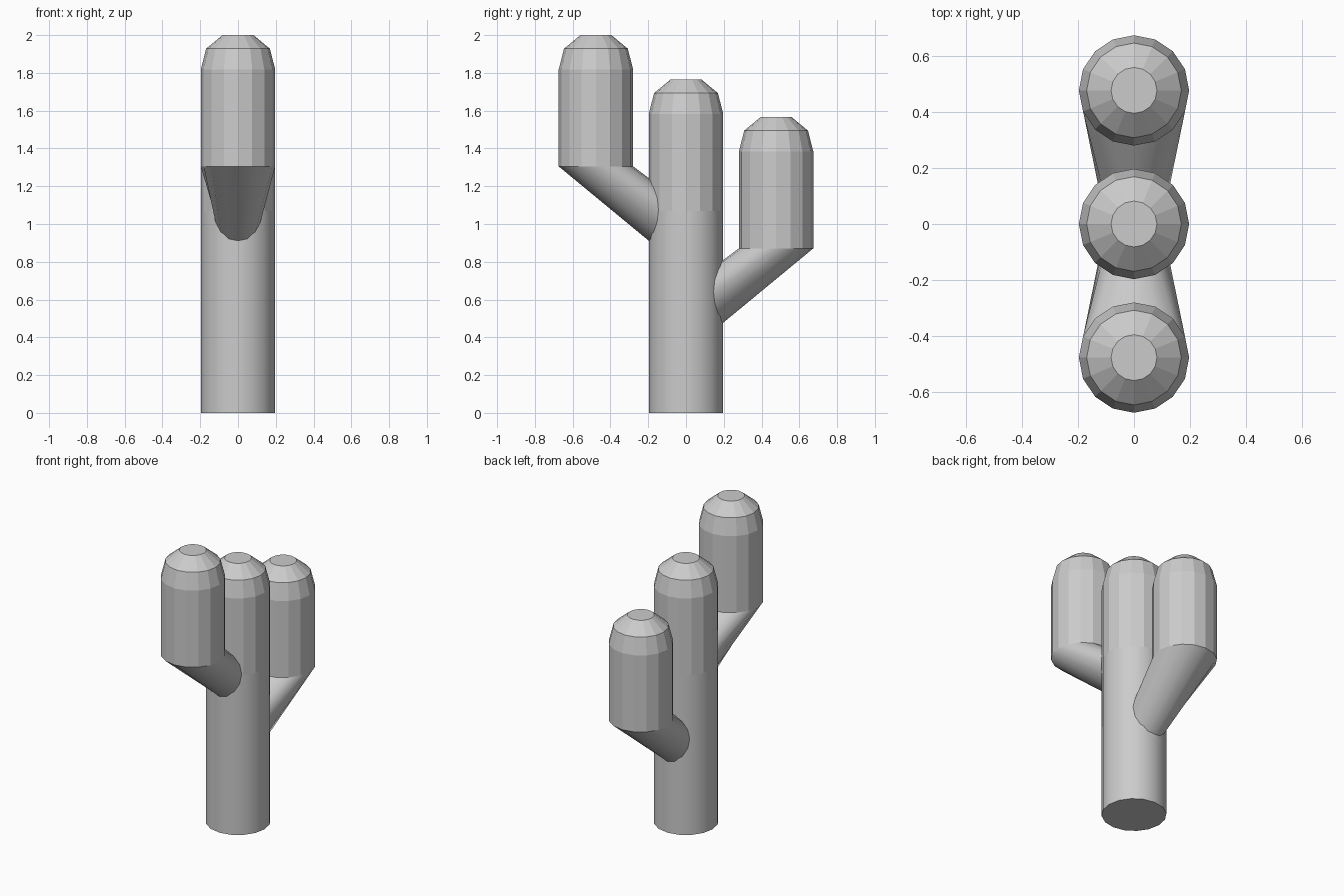
import bpy, bmesh, math

if "Cube" in bpy.data.objects:
    bpy.data.objects.remove(bpy.data.objects["Cube"])

SIDES = 16
R = 0.197
# dome profile: radius, height below the tip
DOME = [(R, 0.182), (0.169, 0.072), (0.082, 0.0)]
ANGLES = [2 * math.pi * i / SIDES for i in range(SIDES)]


def circle(r, y, z, side=1):
    return [(r * math.cos(a), y - side * r * math.sin(a), z) for a in ANGLES]


def joint(side, z):
    # oval lying on the trunk surface, sunk slightly to leave no gap
    pts = []
    for a in ANGLES:
        x = 0.129 * math.cos(a)
        y = math.sqrt(0.193 ** 2 - x * x)
        pts.append((x, side * y, z + 0.166 * math.sin(a)))
    return pts


def loft(name, rings, smooth_bands, cap_bottom):
    """Skin rings together; the first smooth_bands bands are smooth shaded."""
    bm = bmesh.new()
    loops = [[bm.verts.new(p) for p in ring] for ring in rings]
    for k, (lo, hi) in enumerate(zip(loops, loops[1:])):
        for i in range(SIDES):
            j = (i + 1) % SIDES
            f = bm.faces.new((lo[i], lo[j], hi[j], hi[i]))
            f.smooth = k < smooth_bands
    bm.faces.new(loops[-1])
    if cap_bottom:
        bm.faces.new(loops[0])
    bmesh.ops.recalc_face_normals(bm, faces=bm.faces)
    for e in bm.edges:
        if len(e.link_faces) == 2:
            a, b = e.link_faces
            e.smooth = a.smooth and b.smooth and e.calc_face_angle() < math.radians(35)
    # an open shell may be turned inside out: the tip must face up
    bm.normal_update()
    tip = max(bm.faces, key=lambda f: f.calc_center_median().z)
    if tip.normal.z < 0:
        bmesh.ops.reverse_faces(bm, faces=bm.faces)
    mesh = bpy.data.meshes.new(name)
    bm.to_mesh(mesh)
    bm.free()
    obj = bpy.data.objects.new(name, mesh)
    bpy.context.collection.objects.link(obj)
    return obj


def dome(y, top, side=1):
    return [circle(r, y, top - d, side) for r, d in DOME]


def arm(name, side, top):
    # slanted branch from the trunk to the elbow, then an upright domed column
    y = side * 0.477
    rings = [joint(side, top - 0.926), circle(R, y, top - 0.695, side)]
    return loft(name, rings + dome(y, top, side), 1, False)


# trunk: smooth lower shaft, faceted upper shaft and dome
loft("trunk", [circle(R, 0, 0), circle(R, 0, 1.07)] + dome(0, 1.765), 1, True)

# front and back arms
arm("front_arm", -1, 2.0)
arm("back_arm", 1, 1.566)
